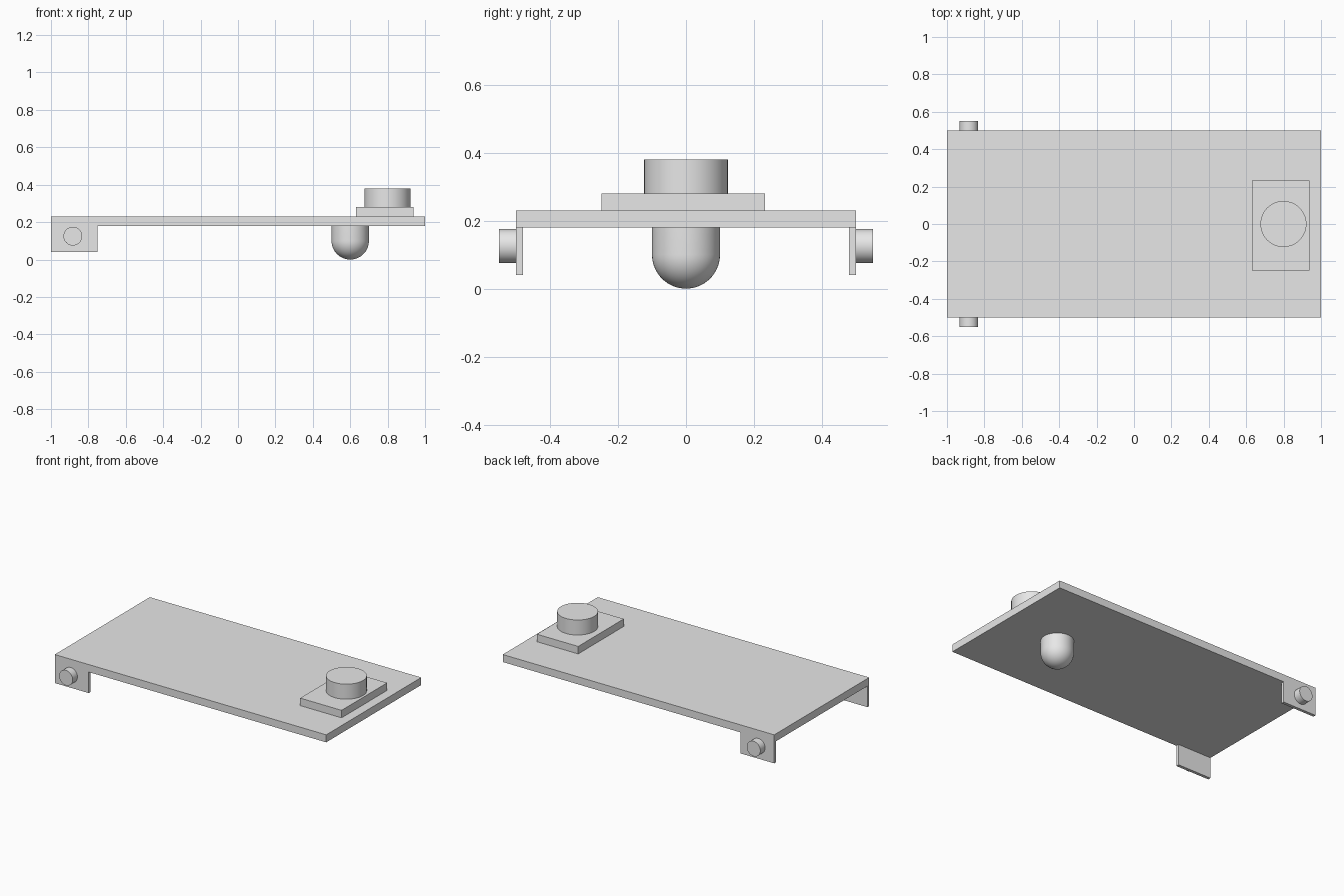
import bpy
import bmesh
from math import cos, sin, pi
from mathutils import Matrix, Vector

cube = bpy.data.objects.get("Cube")
if cube:
    bpy.data.objects.remove(cube, do_unlink=True)

grey = bpy.data.materials.new("light_grey")
grey.use_nodes = True
grey.diffuse_color = (0.8, 0.8, 0.8, 1)
grey.node_tree.nodes["Principled BSDF"].inputs["Base Color"].default_value = (0.8, 0.8, 0.8, 1)


def finish(name, bm, smooth=False):
    bmesh.ops.recalc_face_normals(bm, faces=bm.faces)
    mesh = bpy.data.meshes.new(name)
    bm.to_mesh(mesh)
    bm.free()
    mesh.materials.append(grey)
    obj = bpy.data.objects.new(name, mesh)
    bpy.context.collection.objects.link(obj)
    if smooth:
        bpy.ops.object.select_all(action="DESELECT")
        obj.select_set(True)
        bpy.context.view_layer.objects.active = obj
        bpy.ops.object.shade_smooth_by_angle(angle=pi / 6)
    return obj


def box(name, low, high):
    low, high = Vector(low), Vector(high)
    bm = bmesh.new()
    matrix = Matrix.Translation((low + high) / 2) @ Matrix.Diagonal((*(high - low), 1))
    bmesh.ops.create_cube(bm, size=1, matrix=matrix)
    return finish(name, bm)


def cylinder(name, centre, radius, depth, axis="Z"):
    bm = bmesh.new()
    turn = Matrix.Rotation(pi / 2, 4, "X") if axis == "Y" else Matrix()
    bmesh.ops.create_cone(bm, cap_ends=True, segments=64, radius1=radius, radius2=radius,
                          depth=depth, matrix=Matrix.Translation(centre) @ turn)
    return finish(name, bm, True)


# Flat deck
box("deck", (-1, -0.5, 0.18), (1, 0.5, 0.23))

# Raised mount with round turret
box("turret_mount", (0.632, -0.248, 0.23), (0.937, 0.232, 0.28))
cylinder("turret", (0.799, 0, 0.33), 0.123, 0.1)

# Side brackets with axle stubs
for side, label in ((-1, "front"), (1, "back")):
    inner, outer = sorted((side * 0.48, side * 0.5))
    box(label + "_bracket", (-1, inner, 0.04), (-0.75, outer, 0.18))
    cylinder(label + "_axle_stub", (-0.883, side * 0.525, 0.125), 0.05, 0.05, "Y")

# Round-ended caster: half profile spun about its upright axis
radius, steps = 0.1, 16
profile = [(0, 0.18), (radius, 0.18)]
for i in range(steps + 1):
    a = pi / 2 * i / steps
    profile.append((radius * cos(a), radius - radius * sin(a)))
bm = bmesh.new()
verts = [bm.verts.new((0.6 + r, 0, z)) for r, z in profile]
edges = [bm.edges.new(pair) for pair in zip(verts, verts[1:])]
bmesh.ops.spin(bm, geom=verts + edges, cent=(0.6, 0, 0), axis=(0, 0, 1), angle=2 * pi, steps=48)
bmesh.ops.remove_doubles(bm, verts=bm.verts, dist=0.0001)
finish("caster", bm, True)
